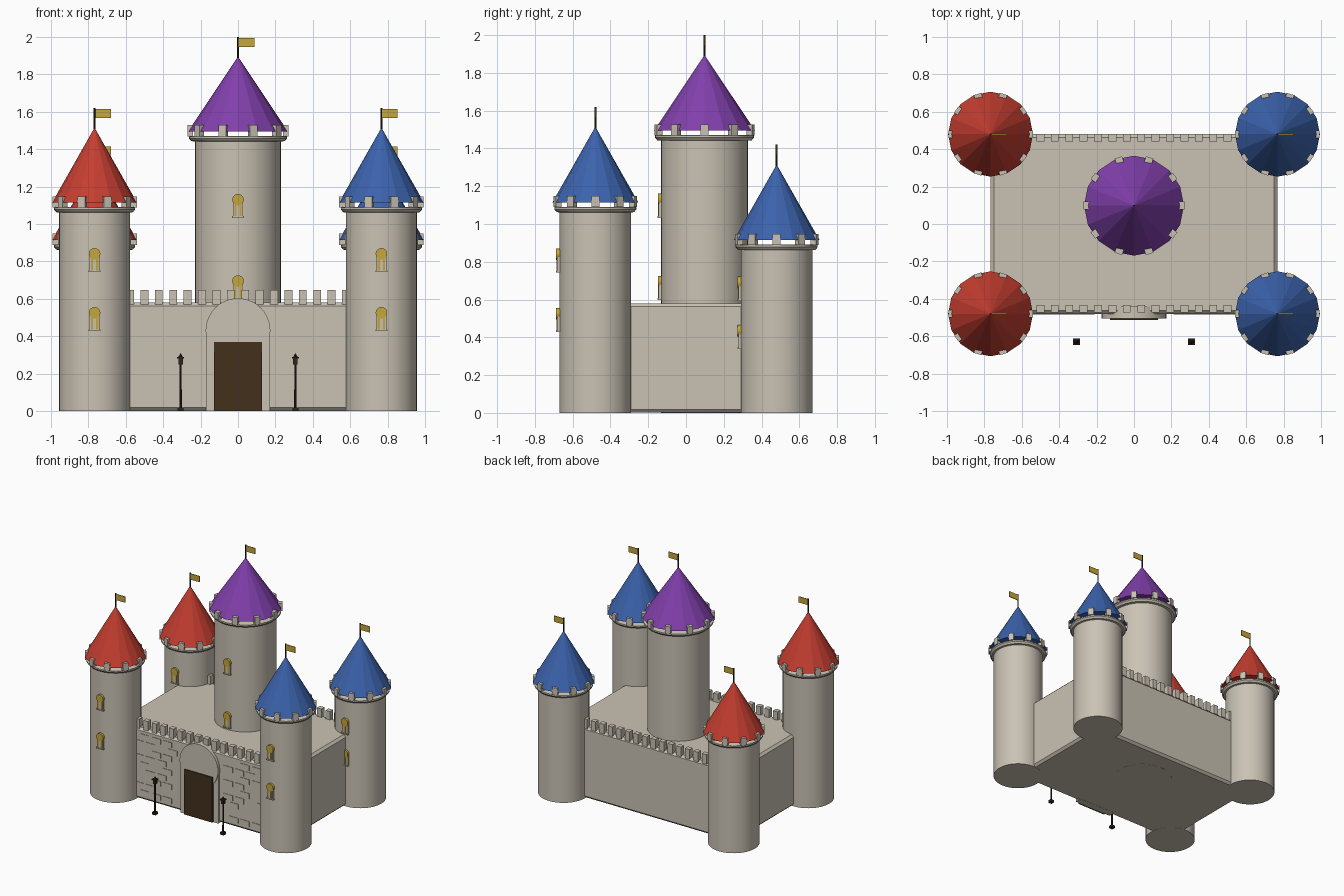
import bpy, bmesh, math, random
from mathutils import Matrix, Vector

if "Cube" in bpy.data.objects:
    bpy.data.objects.remove(bpy.data.objects["Cube"])

random.seed(4)


def material(name, rgb):
    m = bpy.data.materials.new(name)
    m.diffuse_color = (*rgb, 1)
    m.use_nodes = True
    m.node_tree.nodes["Principled BSDF"].inputs["Base Color"].default_value = m.diffuse_color
    return m


STONE = material("pale stone", (0.59, 0.54, 0.455))
RED = material("red roof", (0.56, 0.047, 0.03))
BLUE = material("blue roof", (0.045, 0.125, 0.42))
PURPLE = material("purple roof", (0.22, 0.05, 0.41))
GOLD = material("gold", (0.56, 0.38, 0.045))
WOOD = material("dark wood", (0.055, 0.03, 0.012))
IRON = material("dark iron", (0.025, 0.018, 0.01))


def finish(name, bm, mat, smooth=False):
    me = bpy.data.meshes.new(name)
    bmesh.ops.recalc_face_normals(bm, faces=bm.faces)
    bm.to_mesh(me)
    bm.free()
    ob = bpy.data.objects.new(name, me)
    bpy.context.collection.objects.link(ob)
    me.materials.append(mat)
    if smooth:
        bpy.ops.object.select_all(action='DESELECT')
        ob.select_set(True)
        bpy.context.view_layer.objects.active = ob
        bpy.ops.object.shade_smooth_by_angle(angle=math.radians(40))
    return ob


def add_box(bm, lo, hi, turn=Matrix()):
    lo, hi = Vector(lo), Vector(hi)
    size = Matrix.Diagonal((*(hi - lo), 1))
    bmesh.ops.create_cube(bm, size=1, matrix=turn @ Matrix.Translation((lo + hi) / 2) @ size)


def box(name, lo, hi, mat):
    bm = bmesh.new()
    add_box(bm, lo, hi)
    return finish(name, bm, mat)


def cone(name, x, y, z0, z1, r0, r1, sides, mat, smooth=False):
    bm = bmesh.new()
    bmesh.ops.create_cone(bm, cap_ends=True, segments=sides, radius1=r0, radius2=r1, depth=z1 - z0,
                          matrix=Matrix.Translation((x, y, (z0 + z1) / 2)))
    return finish(name, bm, mat, smooth)


def disc(name, x, z, y0, y1, r, mat, sides=32):
    # upright disc whose axis runs front to back
    bm = bmesh.new()
    bmesh.ops.create_cone(bm, cap_ends=True, segments=sides, radius1=r, radius2=r, depth=y1 - y0,
                          matrix=Matrix.Translation((x, (y0 + y1) / 2, z)) @ Matrix.Rotation(math.pi / 2, 4, 'X'))
    return finish(name, bm, mat, True)


def lathe(name, x, y, profile, mat, sides=40):
    bm = bmesh.new()
    verts = [bm.verts.new((x + r, y, z)) for r, z in profile]
    edges = [bm.edges.new(p) for p in zip(verts, verts[1:])]
    bmesh.ops.spin(bm, geom=verts + edges, cent=(x, y, 0), axis=(0, 0, 1), angle=math.tau, steps=sides)
    bmesh.ops.remove_doubles(bm, verts=bm.verts, dist=1e-5)
    return finish(name, bm, mat, True)


def window(name, x, y, z):
    # y is the front of the tower wall, z the middle of the round head
    box(name + "_frame", (x - 0.027, y - 0.010, z - 0.095), (x + 0.027, y + 0.02, z), STONE)
    box(name + "_sill", (x - 0.031, y - 0.018, z - 0.097), (x + 0.031, y + 0.02, z - 0.088), STONE)
    box(name + "_pane", (x - 0.02, y - 0.013, z - 0.088), (x + 0.02, y + 0.01, z), GOLD)
    box(name + "_mullion", (x - 0.007, y - 0.015, z - 0.088), (x + 0.007, y + 0.01, z - 0.02), STONE)
    disc(name + "_head", x, z, y - 0.017, y + 0.02, 0.031, GOLD, 24)


def tower(name, x, y, r, h, lip, roof_r, roof, windows):
    cone(name + "_body", x, y, 0, h, r, r, 40, STONE, True)
    lathe(name + "_ring", x, y, [(r - 0.01, h - 0.02), (lip - 0.012, h - 0.017), (lip, h - 0.003),
                                 (lip, h + 0.008), (lip - 0.006, h + 0.011), (0, h + 0.011)], STONE)
    # ten merlons holding up the roof
    bm = bmesh.new()
    for i in range(10):
        turn = Matrix.Translation((x, y, 0)) @ Matrix.Rotation(i * math.tau / 10, 4, 'Z')
        add_box(bm, (lip - 0.022, -0.021, h + 0.009), (lip + 0.009, 0.021, h + 0.068), turn)
    finish(name + "_merlons", bm, STONE)
    cone(name + "_roof", x, y, h + 0.035, h + 0.435, roof_r, 0, 16, roof)
    # flag on its pole
    cone(name + "_flagpole", x, y, h + 0.41, h + 0.54, 0.005, 0.005, 8, IRON)
    box(name + "_flag", (x + 0.004, y - 0.003, h + 0.487), (x + 0.087, y + 0.003, h + 0.535), GOLD)
    for i, z in enumerate(windows):
        window(f"{name}_window_{i + 1}", x, y - r, z)


# Corner towers and the central keep
for side, sx, roof in (("left", -1, RED), ("right", 1, BLUE)):
    tower(f"front_{side}_tower", sx * 0.767, -0.48, 0.19, 1.08, 0.217, 0.227, roof, (0.84, 0.525))
    tower(f"back_{side}_tower", sx * 0.767, 0.48, 0.19, 0.88, 0.217, 0.227, roof, (0.69, 0.435))
tower("keep", 0, 0.098, 0.23, 1.46, 0.262, 0.267, PURPLE, (1.13, 0.695))

# Main block with chamfered edges
block = box("main_block", (-0.767, -0.48, 0.001), (0.767, 0.48, 0.58), STONE)
bev = block.modifiers.new("chamfer", 'BEVEL')
bev.width, bev.segments = 0.018, 1

# Battlements along the front and back walls
for name, y in (("front_battlements", -0.454), ("back_battlements", 0.46)):
    bm = bmesh.new()
    for i in range(20):
        x = (i - 9.5) * 0.077
        add_box(bm, (x - 0.021, y - 0.02, 0.57), (x + 0.021, y + 0.02, 0.648))
    finish(name, bm, STONE)

# Scattered raised bricks on the front wall
bm = bmesh.new()
for row in range(9):
    z = 0.04 + row * 0.057
    for col in range(-6, 7):
        x = col * 0.1 + (row % 2) * 0.05
        if random.random() < 0.55 and 0.2 < abs(x) < 0.56:
            add_box(bm, (x - 0.04, -0.484, z), (x + 0.04, -0.47, z + 0.042))
finish("wall_bricks", bm, STONE)

# Gate: frame, round arch and door
box("gate_frame", (-0.17, -0.497, 0), (0.17, -0.44, 0.43), STONE)
disc("gate_arch", 0, 0.43, -0.505, -0.44, 0.173, STONE, 40)
box("gate_door", (-0.127, -0.513, 0.002), (0.127, -0.45, 0.37), WOOD)

# Lamp posts either side of the gate
for side, x in (("left", -0.307), ("right", 0.307)):
    y = -0.63
    box(f"{side}_lamp_base", (x - 0.016, y - 0.016, 0), (x + 0.016, y + 0.016, 0.02), IRON)
    cone(f"{side}_lamp_post", x, y, 0.01, 0.26, 0.007, 0.006, 10, IRON)
    box(f"{side}_lantern", (x - 0.012, y - 0.012, 0.25), (x + 0.012, y + 0.012, 0.282), IRON)
    box(f"{side}_lamp_cap", (x - 0.018, y - 0.018, 0.28), (x + 0.018, y + 0.018, 0.288), IRON)
    cone(f"{side}_lamp_top", x, y, 0.286, 0.31, 0.014, 0, 8, IRON)
